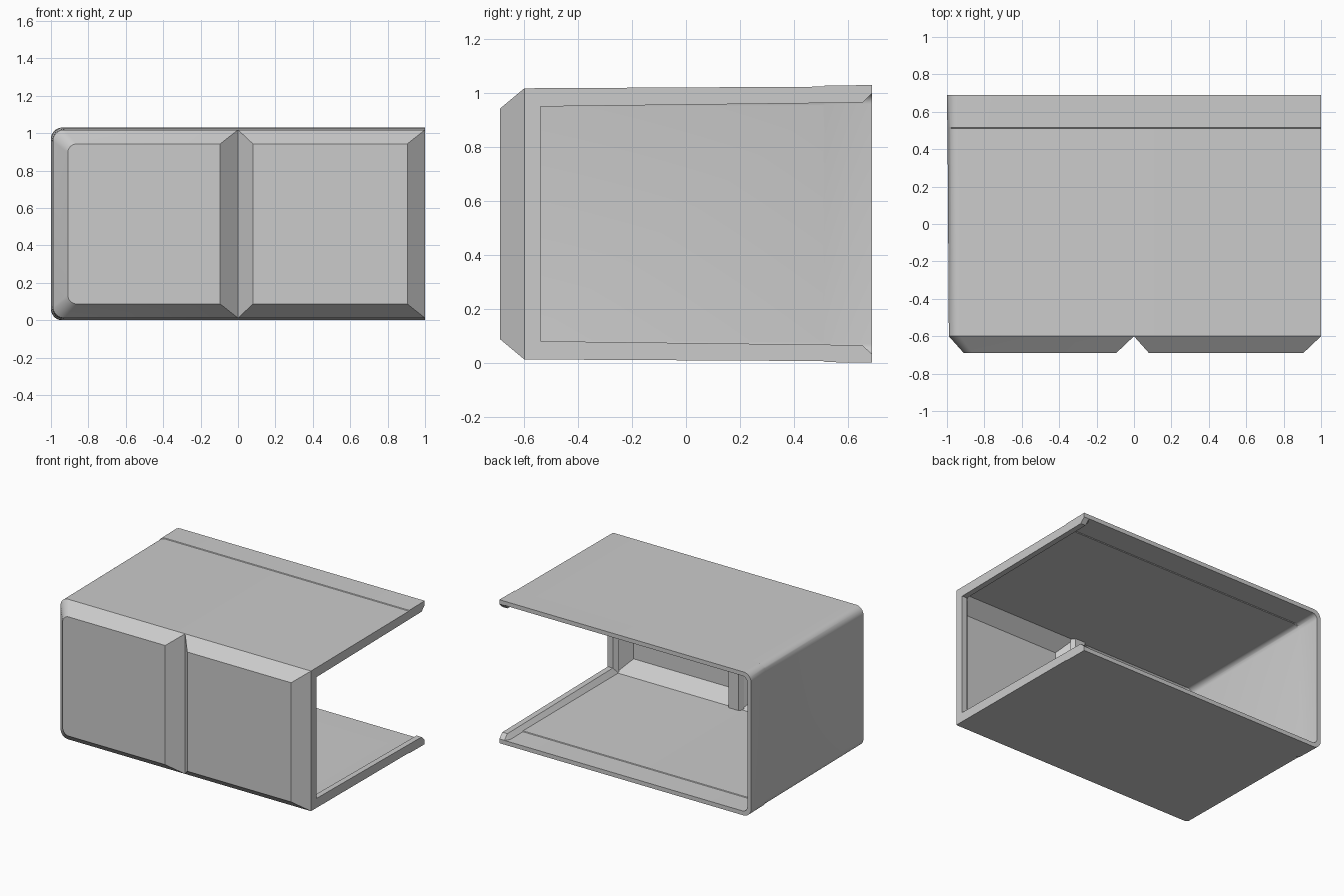
import bpy, bmesh, math

cube = bpy.data.objects.get("Cube")
if cube:
    bpy.data.objects.remove(cube)

MID = 0.515      # mid height of the shell
WALL = 0.03      # wall thickness

grey = bpy.data.materials.new("light grey")
grey.use_nodes = True
COLOUR = (0.6, 0.6, 0.6, 1)
grey.diffuse_color = COLOUR
grey.node_tree.nodes["Principled BSDF"].inputs["Base Color"].default_value = COLOUR


def loft(name, loops):
    """Skin a row of equal closed loops and cap both ends."""
    bm = bmesh.new()
    rows = [[bm.verts.new(p) for p in loop] for loop in loops]
    n = len(rows[0])
    for a, b in zip(rows, rows[1:]):
        for i in range(n):
            j = (i + 1) % n
            bm.faces.new((a[i], a[j], b[j], b[i]))
    bm.faces.new(rows[0])
    bm.faces.new(rows[-1])
    bmesh.ops.recalc_face_normals(bm, faces=bm.faces)
    mesh = bpy.data.meshes.new(name)
    bm.to_mesh(mesh)
    bm.free()
    mesh.materials.append(grey)
    obj = bpy.data.objects.new(name, mesh)
    bpy.context.collection.objects.link(obj)
    bpy.ops.object.select_all(action='DESELECT')
    obj.select_set(True)
    bpy.context.view_layer.objects.active = obj
    bpy.ops.object.shade_smooth_by_angle(angle=math.radians(30))
    return obj


def outline(x0, x1, half, r, y):
    """Upright rectangle whose corners at x0 are rounded by r, open at x1."""
    pts = [(x1, y, MID + half)]
    steps = 8 if r else 0
    for sign, start in ((1, 90), (-1, 180)):
        for k in range(steps + 1):
            a = math.radians(start + 90 * k / max(steps, 1))
            if r:
                pts.append((x0 + r + r * math.cos(a), y,
                            MID + sign * (half - r) + r * math.sin(a)))
            else:
                pts.append((x0, y, MID + sign * half))
    return pts + [(x1, y, MID - half)]


def sleeve_section(x0, half, y):
    outer = outline(x0, 1, half, 0.06, y)
    inner = outline(x0 + WALL, 1, half - WALL, 0.04, y)
    return outer + inner[::-1]


# Sleeve: top, closed side and bottom, flaring slightly to a raised back band
loft("sleeve", [sleeve_section(x, h, y) for x, h, y in (
    (-0.99, 0.503, -0.6), (-0.997, 0.509, 0.51),
    (-0.998, 0.513, 0.515), (-1, 0.515, 0.69))])


# Front panels: hollow pillows with bevelled borders
def front_panel(name, x0, x1, r, inset_left, inset_right):
    loft(name, [
        outline(x0 + 0.115, x1 - 0.125, 0.39, r * 0.6, -0.655),
        outline(x0 + inset_left, x1 - inset_right, 0.475, r * 0.7, -0.56),
        outline(x0, x1, 0.503, r, -0.6),
        outline(x0 + 0.08, x1 - 0.095, 0.428, r * 0.8, -0.69)])


front_panel("right_front_panel", -0.99, 0, 0.06, WALL, 0.04)
front_panel("left_front_panel", 0, 1, 0, 0.04, 0.05)


# Upright posts inside: between the panels and beside the open side
def post(name, section):
    loft(name, [[(x, y, z) for x, y in section] for z in (0.03, 1.0)])


post("centre_rib", [(-0.04, -0.54), (0.04, -0.54), (0.06, -0.57),
                    (0, -0.6), (-0.06, -0.57)])
post("open_side_post", [(1, -0.54), (0.96, -0.54), (0.93, -0.57),
                        (0.98, -0.6), (1, -0.6)])

# Lips along the open edges, chamfered at the back
for name, sign in (("top_lip", 1), ("bottom_lip", -1)):
    rows = []
    for y, base, crest in ((-0.57, 0.49, 0.435), (0.655, 0.495, 0.45),
                           (0.69, 0.495, 0.484)):
        slope = (base - crest) * 0.7
        rows.append([(x, y, MID + sign * z) for x, z in (
            (1, base), (1, crest), (0.96, crest), (0.96 - slope, base))])
    loft(name, rows)
